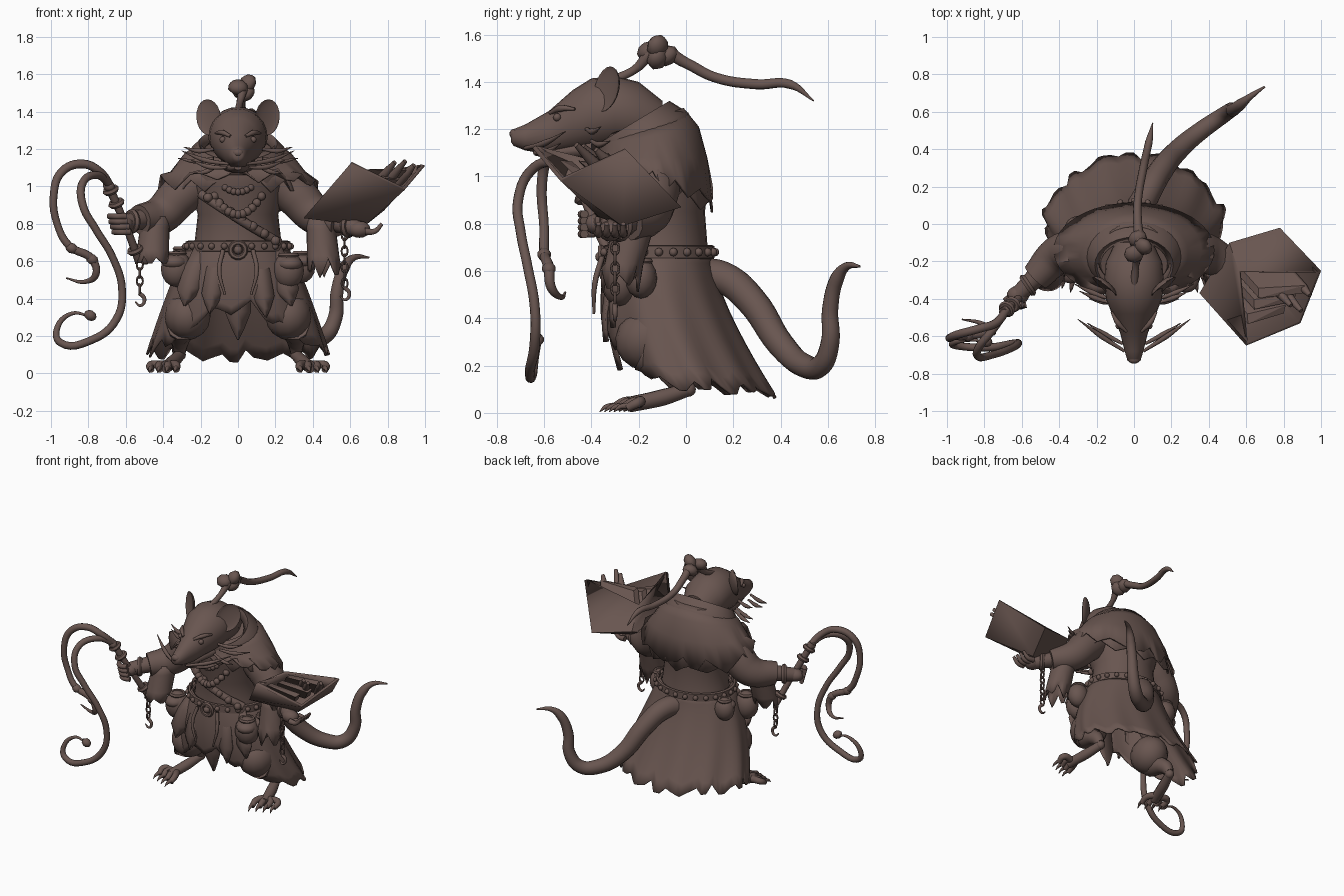
import bpy, bmesh, random
from math import sin, cos, pi, radians
from mathutils import Vector as V

random.seed(4)
if bpy.data.objects.get("Cube"):
    bpy.data.objects.remove(bpy.data.objects["Cube"])

mat = bpy.data.materials.new("dark brown")
mat.use_nodes = True
COL = (0.14, 0.092, 0.08, 1)
mat.diffuse_color = COL
mat.node_tree.nodes["Principled BSDF"].inputs["Base Color"].default_value = COL


def finish(ob, angle=40):
    ob.data.materials.clear()
    ob.data.materials.append(mat)
    bpy.ops.object.select_all(action='DESELECT')
    ob.select_set(True)
    bpy.context.view_layer.objects.active = ob
    bpy.ops.object.shade_smooth_by_angle(angle=radians(angle))
    return ob


def from_bm(name, bm, angle=40, thick=0):
    bmesh.ops.recalc_face_normals(bm, faces=bm.faces)
    me = bpy.data.meshes.new(name)
    bm.to_mesh(me)
    bm.free()
    ob = bpy.data.objects.new(name, me)
    bpy.context.collection.objects.link(ob)
    if thick:
        ob.modifiers.new("thickness", 'SOLIDIFY').thickness = thick
    return finish(ob, angle)


def surface(name, f, n, m, thick=0, cap=False):
    """Closed tube of m+1 rings of n points, f(i, angle, t)."""
    bm = bmesh.new()
    rows = [[bm.verts.new(f(i, 2 * pi * i / n, j / m)) for i in range(n)] for j in range(m + 1)]
    for a, b in zip(rows, rows[1:]):
        for i in range(n):
            bm.faces.new((a[i], a[(i + 1) % n], b[(i + 1) % n], b[i]))
    if cap:
        bm.faces.new(rows[0])
        bm.faces.new(rows[-1])
    return from_bm(name, bm, 50, thick)


def loft(name, rings, n=28, jag=None, thick=0, cap=False, along_y=False):
    """Elliptical rings: height, depth centre, half width, half depth, tilt."""
    m = len(rings) - 1

    def f(i, a, t):
        j = round(t * m)
        h, c, rx, ry, tilt = rings[j]
        h += tilt * sin(a) + (jag[i] if jag and j == m else 0)
        p = (rx * cos(a), c + ry * sin(a), h)
        return V((p[0], p[2], p[1])) if along_y else V(p)
    return surface(name, f, n, m, thick, cap)


def ragged(n, amp, steps=(4,)):
    out = []
    while len(out) < n:
        d, step = amp * random.uniform(0.3, 1), random.choice(steps)
        out += [d * (abs(k - step / 2) / step * 2 - 0.5) for k in range(step)]
    return out[:n]


def tube(name, pts, radii, sides=3):
    cu = bpy.data.curves.new(name, 'CURVE')
    cu.dimensions = '3D'
    cu.bevel_depth, cu.bevel_resolution, cu.resolution_u = 1, sides, 6
    cu.use_fill_caps = True
    sp = cu.splines.new('BEZIER')
    sp.bezier_points.add(len(pts) - 1)
    for k, (bp, p) in enumerate(zip(sp.bezier_points, pts)):
        bp.co = p
        s = k / (len(pts) - 1) * (len(radii) - 1)
        q = min(int(s), len(radii) - 2)
        bp.radius = radii[q] + (radii[q + 1] - radii[q]) * (s - q)
        bp.handle_left_type = bp.handle_right_type = 'AUTO'
    tmp = bpy.data.objects.new("temporary", cu)
    bpy.context.collection.objects.link(tmp)
    me = bpy.data.meshes.new_from_object(tmp.evaluated_get(bpy.context.evaluated_depsgraph_get()))
    bpy.data.objects.remove(tmp)
    ob = bpy.data.objects.new(name, me)
    bpy.context.collection.objects.link(ob)
    return finish(ob, 60)


def ball(name, loc, size, rot=(0, 0, 0), seg=14):
    bpy.ops.mesh.primitive_uv_sphere_add(segments=seg, ring_count=seg // 2 + 1, location=loc, rotation=rot)
    ob = bpy.context.object
    ob.name, ob.scale = name, size if isinstance(size, tuple) else (size,) * 3
    return finish(ob, 60)


def ring(name, loc, r, thin, rot=(0, 0, 0), scale=(1, 1, 1), seg=14):
    bpy.ops.mesh.primitive_torus_add(major_radius=r, minor_radius=thin, major_segments=seg,
                                     minor_segments=6, location=loc, rotation=rot)
    ob = bpy.context.object
    ob.name, ob.scale = name, scale
    return finish(ob)


def flap(name, x, w, z0, z1, y0, y1):
    """Pointed hanging cloth strip."""
    bm = bmesh.new()
    rows = []
    for t, k in ((0, .6), (.35, .9), (.7, 1), (.88, .5), (1, .06)):
        y, z = y0 + (y1 - y0) * t - 0.03 * sin(pi * t), z0 + (z1 - z0) * t
        rows.append([bm.verts.new((x * (1 + .5 * t) + s * w * k, y + .015 * abs(s), z)) for s in (-1, 0, 1)])
    for a, b in zip(rows, rows[1:]):
        for i in (0, 1):
            bm.faces.new((a[i], a[i + 1], b[i + 1], b[i]))
    return from_bm(name, bm, 40, 0.012)


# Robe: torso and long ragged skirt
loft("torso", [(.62, -.11, .25, .21, 0), (.72, -.11, .23, .2, 0), (.85, -.12, .215, .2, 0), (1, -.13, .26, .23, 0),
               (1.1, -.15, .26, .22, .03), (1.2, -.2, .18, .16, .05)], cap=True)
jags = ragged(72, .1, (3, 5, 6))


def skirt(i, a, t):
    front = max(0, -sin(a))
    hem = .08 + .27 * front ** 3 + .03 * abs(cos(a)) + jags[i]
    z = .7 + (hem - .7) * t
    k = max((.7 - z) / .65, 0)
    y_back, y_front = .1 + .3 * k ** 1.4, -.33 - .045 * sin(min(k, 1) * pi) + .09 * k * k
    r = 1 + .03 * k * sin(11 * a)
    x = (.25 + .26 * k ** .8) * (1 - .12 * k * max(sin(2 * abs(a - pi / 2)), 0) * (sin(a) > 0))
    return V((x * cos(a) * r, (y_back + y_front) / 2 + (y_back - y_front) / 2 * sin(a) * r, z))


surface("robe_skirt", skirt, 72, 9, .012)
for x, w, z1, y1 in ((0, .07, .18, -.29), (-.1, .06, .32, -.35), (.1, .06, .3, -.35),
                     (-.19, .07, .36, -.32), (.19, .07, .36, -.32)):
    flap("front_cloth_strip", x, w, .68, z1, -.335 + abs(x) * .4, y1)

# Shoulder cape, back flap and hood collar
loft("shoulder_cape", [(1.23, -.18, .2, .17, .06), (1.17, -.155, .29, .21, .04), (1.08, -.14, .36, .23, 0),
                       (.99, -.14, .43, .255, -.08)], n=48, jag=ragged(48, .12, (3, 4, 6)), thick=.012)
loft("cape_under_layer", [(1.15, -.14, .27, .2, .02), (1.04, -.12, .33, .21, -.02), (.95, -.12, .36, .235, -.07)],
     n=48, jag=ragged(48, .1, (3, 4, 6)), thick=.01)
loft("hood_collar", [(1.12, -.16, .27, .21, .06), (1.2, -.18, .25, .19, .07), (1.23, -.22, .21, .15, .09),
                     (1.19, -.22, .18, .13, .08)], thick=.02)

# Head with long snout
loft("head", [(-.74, 1.165, .022, .02, 0), (-.73, 1.165, .035, .035, 0), (-.68, 1.165, .05, .055, 0),
              (-.58, 1.185, .075, .092, 0), (-.48, 1.235, .118, .13, 0), (-.4, 1.262, .15, .153, 0),
              (-.3, 1.275, .16, .15, 0), (-.2, 1.26, .15, .14, 0), (-.1, 1.22, .1, .1, 0)],
     n=24, cap=True, along_y=True)
ball("nose", (0, -.725, 1.18), (.03, .022, .022))
loft("lower_jaw", [(-.64, 1.1, .02, .012, 0), (-.55, 1.1, .055, .03, 0), (-.4, 1.12, .1, .05, 0)],
     n=14, cap=True, along_y=True)
for s in (-1, 1):
    ear = ball("ear", (s * .16, -.34, 1.37), (.08, .035, .1), (radians(-8), radians(s * 24), radians(s * 35)), 18)
    for v in ear.data.vertices:
        if v.co.y < 0:
            v.co.y *= -.4
    ball("eye", (s * .082, -.545, 1.25), .017)
    tube("brow", [(s * .04, -.575, 1.268), (s * .085, -.53, 1.288), (s * .12, -.47, 1.285)], [.008, .015, .006])
    for a, b in (((.05, -.68, 1.12), (.3, -.51, 1.19)), ((.06, -.64, 1.1), (.25, -.53, 1.14)),
                 ((.13, -.42, 1.2), (.29, -.36, 1.21)), ((.13, -.4, 1.15), (.32, -.32, 1.15)),
                 ((.1, -.42, 1.12), (.24, -.4, 1.07))):
        a, b = V((a[0] * s, *a[1:])), V((b[0] * s, *b[1:]))
        tube("cheek_tuft", [a, (a + b) / 2 - V((0, .005, .015)), b], [.008, .014, .002])

# Knotted braid on the crown
tube("braid", [(0, -.33, 1.4), (.01, -.22, 1.45), (.03, -.12, 1.53), (.02, 0, 1.48), (.02, .12, 1.42), (.05, .3, 1.39),
               (.08, .44, 1.39), (.1, .54, 1.32)], [.02, .018, .03, .024, .022, .022, .02, .003])
for p in ((0, -.16, 1.53), (.05, -.12, 1.55), (.02, -.08, 1.51), (.04, -.12, 1.5)):
    ball("braid_knot", p, (.05, .055, .04), (p[0] * 20, .5, p[1] * 9), 8)

# Tail
tube("tail", [(0, .03, .58), (.07, .16, .57), (.14, .28, .47), (.24, .4, .29), (.36, .5, .2), (.46, .57, .2),
              (.52, .61, .3), (.53, .61, .44), (.57, .64, .57), (.62, .68, .62), (.7, .735, .62)],
     [.075, .065, .05, .04, .03, .005], 4)

# Legs and clawed feet
for s in (-1, 1):
    ball("thigh", (s * .27, -.16, .31), (.125, .14, .13), (.3, 0, 0))
    tube("shin", [(s * .3, -.18, .25), (s * .31, -.03, .17), (s * .31, .01, .11)], [.08, .05, .03])
    ball("heel", (s * .31, .01, .1), .032)
    tube("foot", [(s * .31, .01, .1), (s * .345, -.1, .065), (s * .385, -.24, .035)], [.03, .036, .034])
    for k in range(4):
        x, y = .33 + .045 * k, -.31 + .02 * k
        tube("toe", [(s * (.36 + .013 * k), -.2, .045), (s * x, y + .05, .045), (s * x, y, .02)], [.025, .022, .018])
        tube("claw", [(s * x, y, .03), (s * (x + .005), y - .03, .025), (s * (x + .01), y - .055, .005)], [.014, .01, .002])

# Belt, buckle, pouches
loft("belt", [(.65, -.115, .265, .225, 0), (.655, -.115, .28, .235, 0), (.705, -.115, .28, .235, 0),
              (.71, -.115, .265, .225, 0)])
for k in range(24):
    a = 2 * pi * k / 24
    ball("belt_stud", (.282 * cos(a), -.115 + .238 * sin(a), .68), .018, seg=8)
ring("buckle", (0, -.36, .66), .04, .014, (pi / 2, 0, 0))
ball("buckle_boss", (0, -.36, .66), .024)
for x, y, z, r in ((-.33, -.23, .56, .085), (.27, -.28, .55, .085), (.34, -.19, .57, .075), (-.3, -.02, .6, .07)):
    ball("pouch", (x, y, z), (r, r * .9, r * 1.15))
    ring("pouch_tie", (x, y, z + r * .95), r * .5, .014)
    ball("pouch_flap", (x * 1.03, y - .02, z + r * .4), (r * .8, r * .8, r * .5))
for s in (-1, 1):
    tube("belt_cord", [(s * .08, -.355, .66), (s * .1, -.385, .55), (s * .07, -.39, .42)], [.012, .012, .006])

# Bead necklaces and shoulder strap
for w, drop, r, n in ((.16, .13, .019, 15), (.2, .25, .024, 17)):
    for k in range(n):
        t = 2 * k / (n - 1) - 1
        ball("necklace_bead", (w * t, -.365 + .16 * abs(t) ** 2.5, 1.1 - drop * (1 - t * t)), r, seg=8)
tube("chest_strap", [(-.2, -.27, .96), (-.08, -.34, .88), (.08, -.32, .78), (.22, -.25, .7)], [.025, .025])
for k in range(7):
    t = k / 6
    ball("strap_charm", (-.16 + .36 * t, -.33 - .03 * sin(pi * t) + .04 * t, .94 - .23 * t), .026, seg=8)

# Arms, hanging sleeves and hands
for s, hand in ((-1, V((-.62, -.38, .8))), (1, V((.65, -.32, .77)))):
    elbow = V((s * .41, -.17, .85))
    wrist = elbow.lerp(hand, .75)
    tube("upper_sleeve", [(s * .2, -.14, 1.03), (s * .31, -.14, .95), elbow, elbow.lerp(hand, .55)],
         [.11, .115, .105, .08], 5)
    tube("forearm", [elbow, wrist, hand], [.07, .05, .045])
    low = .6 if s < 0 else .56
    tears = ragged(24, .12, (3, 4, 5))

    def drape(i, a, t):
        z = .84 + (low - .84) * t + (tears[i] if t == 1 else 0)
        return V((s * (.44 + .02 * t) + (.075 + .015 * t) * cos(a),
                  -.21 - .07 * t + (.09 - .01 * t) * sin(a), z))
    surface("sleeve_drape", drape, 24, 4, .01)
    ring("cuff", wrist, .05, .018, (0, pi / 2, s * -.6))
    ball("palm", hand, (.06, .05, .045))
    for k in range(4):
        if s < 0:
            p = hand + V((-.03 + .008 * k, -.03, .04 - .028 * k))
            tube("finger", [p + V((.05, -.02, 0)), p + V((0, -.03, 0)), p + V((-.04, .02, 0))], [.018, .015])
        else:
            p = hand + V((.03, -.05 + .035 * k, -.01))
            tube("finger", [p, p + V((.05, 0, 0)), p + V((.09, 0, .04))], [.02, .01])

# Whip handle and lashes
tube("whip_handle", [(-.53, -.29, .6), (-.6, -.38, .79), (-.7, -.47, 1.02)], [.022, .02, .024])
for p in ((-.55, -.31, .66), (-.65, -.43, .91), (-.68, -.455, .98)):
    ring("handle_band", p, .03, .016, (.4, -.4, 0))
tube("short_lash", [(-.68, -.46, 1), (-.74, -.53, 1.08), (-.83, -.56, 1.12), (-.94, -.59, 1.08), (-.985, -.61, .96),
                    (-.96, -.6, .78), (-.9, -.6, .68), (-.78, -.58, .61), (-.76, -.57, .53), (-.82, -.53, .49),
                    (-.92, -.51, .51)], [.022, .024, .02, .024, .004])
tube("long_lash", [(-.68, -.46, 1), (-.75, -.56, 1.06), (-.83, -.66, 1.02), (-.83, -.71, .9), (-.76, -.7, .77),
                   (-.67, -.67, .62), (-.62, -.64, .45), (-.65, -.64, .29), (-.78, -.66, .18), (-.95, -.65, .165),
                   (-.97, -.64, .23), (-.89, -.62, .32), (-.78, -.63, .3)], [.02, .022, .02, .022, .02, .004])
for p in ((-.89, -.6, .67), (-.78, -.58, .61), (-.79, -.63, .31), (-.69, -.47, 1.0)):
    ball("lash_knot", p, (.035, .03, .028), (0, .5, 0), 8)

# Hanging chains
for x, y, top, n in ((-.525, -.29, .58, 4), (.57, -.3, .74, 7)):
    for k in range(n):
        ring("chain_link", (x, y, top - .043 * k), .022, .007, (pi / 2, 0, k % 2 * pi / 2), (.75, 1.15, 1), 10)
    z = top - .043 * n
    tube("chain_hook", [(x, y, z + .02), (x + .025, y, z - .01), (x + .005, y, z - .045), (x - .025, y, z - .025)], [.012, .01, .004])

# Tilted open box, low at the back corner, with papers and books
base = [V(p) for p in ((.35, -.37, .83), (.68, -.27, .79), (.78, -.02, .87), (.51, -.1, .92))]
rim = [V(p) for p in ((.6, -.65, 1.12), (.89, -.53, .98), (1, -.25, 1.11), (.56, -.25, 1.05))]
bm = bmesh.new()
b, r = [bm.verts.new(p) for p in base], [bm.verts.new(p) for p in rim]
bm.faces.new(b)
for i in range(4):
    bm.faces.new((b[i], b[(i + 1) % 4], r[(i + 1) % 4], r[i]))
from_bm("open_box", bm, 20, .02)
out = (rim[0] - base[0]).normalized()


def inside(u, v):
    return rim[0].lerp(rim[1], u).lerp(rim[3].lerp(rim[2], u), v)


for u, v, w, h in ((.12, .2, .6, -.04), (.2, .42, .6, -.02), (.2, .66, .6, .03)):
    bm = bmesh.new()
    c = [inside(u, v), inside(u + w, v), inside(u + w, v + .14), inside(u, v + .14)]
    vs = [bm.verts.new(p + out * d) for d in (-.2, h) for p in c]
    bmesh.ops.convex_hull(bm, input=vs)
    from_bm("book", bm, 20)
for u, v, h in ((.68, .55, .12), (.84, .7, .07), (.55, .62, .1)):
    o = inside(u, v)
    tube("scroll", [o - out * .2, o, o + out * h], [.025, .025, .012])
